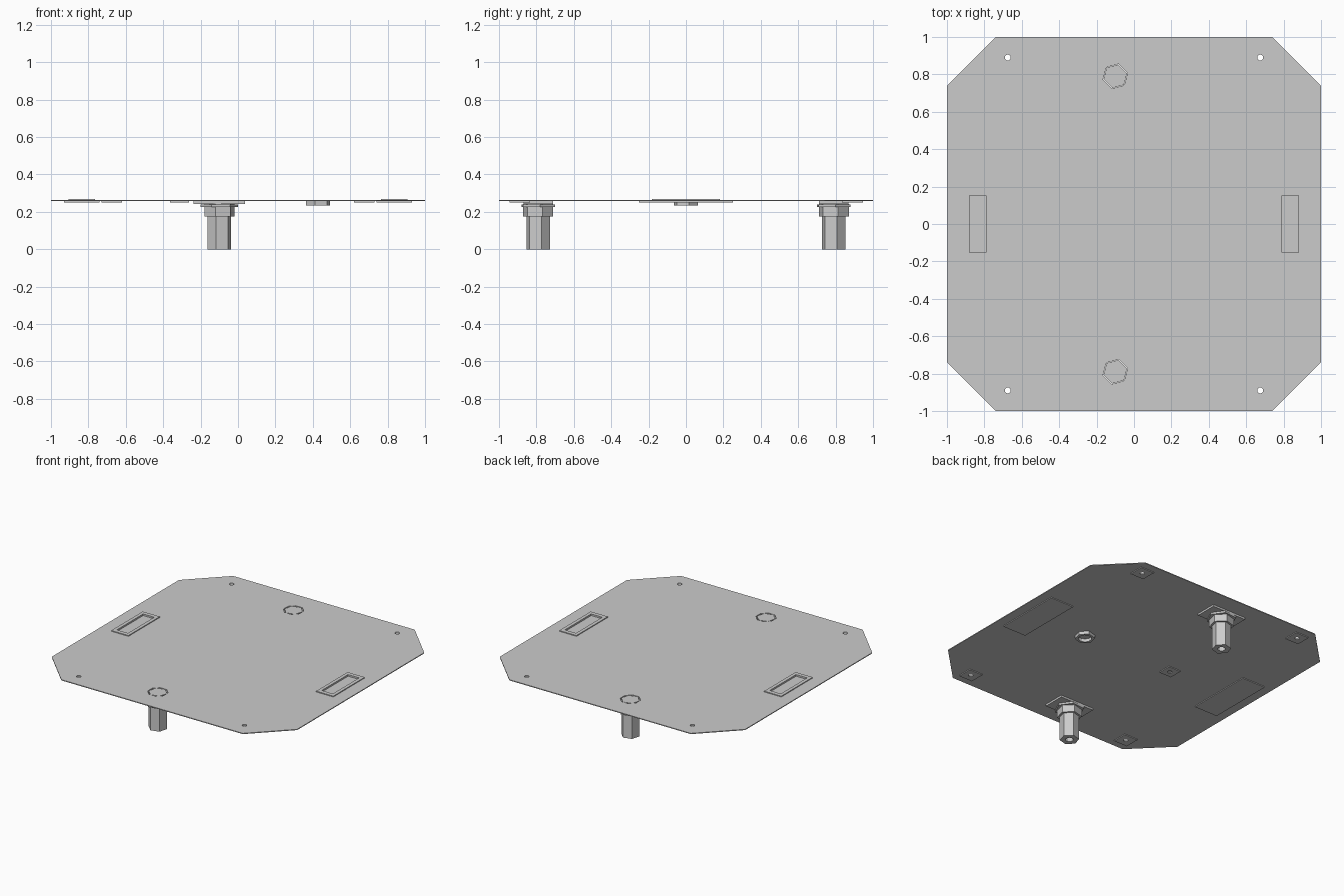
import bpy, bmesh, math

cube = bpy.data.objects.get("Cube")
if cube:
    bpy.data.objects.remove(cube, do_unlink=True)

steel = bpy.data.materials.new("light_grey_steel")
steel.use_nodes = True
GREY = (0.6, 0.6, 0.6, 1)
steel.diffuse_color = GREY
steel.node_tree.nodes["Principled BSDF"].inputs["Base Color"].default_value = GREY


def rect(cx, cy, hx, hy):
    return [(cx - hx, cy - hy), (cx + hx, cy - hy), (cx + hx, cy + hy), (cx - hx, cy + hy)]


def ngon(cx, cy, r, sides=6, turn=15):
    step = 2 * math.pi / sides
    a = math.radians(turn)
    return [(cx + r * math.cos(a + i * step), cy + r * math.sin(a + i * step))
            for i in range(sides)]


def slab(name, z0, z1, outer, *holes):
    """Flat part with through holes, extruded from z0 to z1."""
    bm = bmesh.new()
    edges = []
    for loop in (outer, *holes):
        vs = [bm.verts.new((x, y, z0)) for x, y in loop]
        edges += [bm.edges.new((vs[i - 1], vs[i])) for i in range(len(vs))]
    bmesh.ops.triangle_fill(bm, edges=edges, use_beauty=True, normal=(0, 0, 1))
    new = bmesh.ops.extrude_face_region(bm, geom=bm.faces[:], use_keep_orig=True)
    top = [g for g in new["geom"] if isinstance(g, bmesh.types.BMVert)]
    bmesh.ops.translate(bm, verts=top, vec=(0, 0, z1 - z0))
    bmesh.ops.recalc_face_normals(bm, faces=bm.faces[:])
    mesh = bpy.data.meshes.new(name)
    bm.to_mesh(mesh)
    bm.free()
    mesh.materials.append(steel)
    obj = bpy.data.objects.new(name, mesh)
    bpy.context.collection.objects.link(obj)
    return obj


Z0, Z1 = 0.257, 0.263          # main sheet
STUD_X, STUD_Y = -0.1, 0.79
BOLT_X, BOLT_Y = 0.675, 0.89
SLOT_X = 0.835
sides = (("left", 1), ("right", -1))
ends = (("front", -1), ("back", 1))

# Main sheet with cut corners, bolt holes, stud holes and handle slots
C = 0.74
outline = [(C, -1), (1, -C), (1, C), (C, 1), (-C, 1), (-1, C), (-1, -C), (-C, -1)]
holes = [ngon(sx * BOLT_X, sy * BOLT_Y, 0.016, 12) for _, sx in sides for _, sy in ends]
holes += [ngon(STUD_X, sy * STUD_Y, 0.07, 8, 22) for _, sy in ends]
holes += [rect(sx * SLOT_X, 0, 0.045, 0.153) for _, sx in sides]
slab("cover_sheet", Z0, Z1, outline, *holes)

# Recessed handles: raised rim above, backing plate below
for side, sx in sides:
    x = sx * SLOT_X
    slab(side + "_handle_rim", Z1, 0.269, rect(x, 0, 0.07, 0.183), rect(x, 0, 0.045, 0.153))
    slab(side + "_handle_backing", 0.251, Z0, rect(x, 0, 0.095, 0.25))

    # Corner bolt pads
    for end, sy in ends:
        bx, by = sx * BOLT_X, sy * BOLT_Y
        slab(f"{end}_{side}_bolt_pad", 0.251, Z0, rect(bx, by, 0.055, 0.055),
             ngon(bx, by, 0.016, 12))

# Small pad under the middle
slab("middle_pad", 0.251, Z0, rect(-0.313, 0, 0.05, 0.05), ngon(-0.313, 0, 0.016, 12))

# Hollow hexagonal boss under the sheet
slab("hex_boss", 0.234, Z0, ngon(0.428, 0, 0.067), ngon(0.428, 0, 0.045, 12))

# Hexagonal standoff studs with their flange, washer and nut
for end, sy in ends:
    y = sy * STUD_Y
    bore = ngon(STUD_X, y, 0.068)
    slab(end + "_stud_flange", 0.243, Z0, rect(STUD_X, y, 0.138, 0.08), bore)
    slab(end + "_stud_washer", 0.226, 0.24, ngon(STUD_X, y, 0.1, 6, 5), bore)
    slab(end + "_stud_nut", 0.174, 0.243, ngon(STUD_X, y, 0.083), bore)
    slab(end + "_stud_shaft", 0, 0.05, ngon(STUD_X, y, 0.065), ngon(STUD_X, y, 0.026, 12))
    slab(end + "_stud_core", 0.05, 0.262, ngon(STUD_X, y, 0.065))
